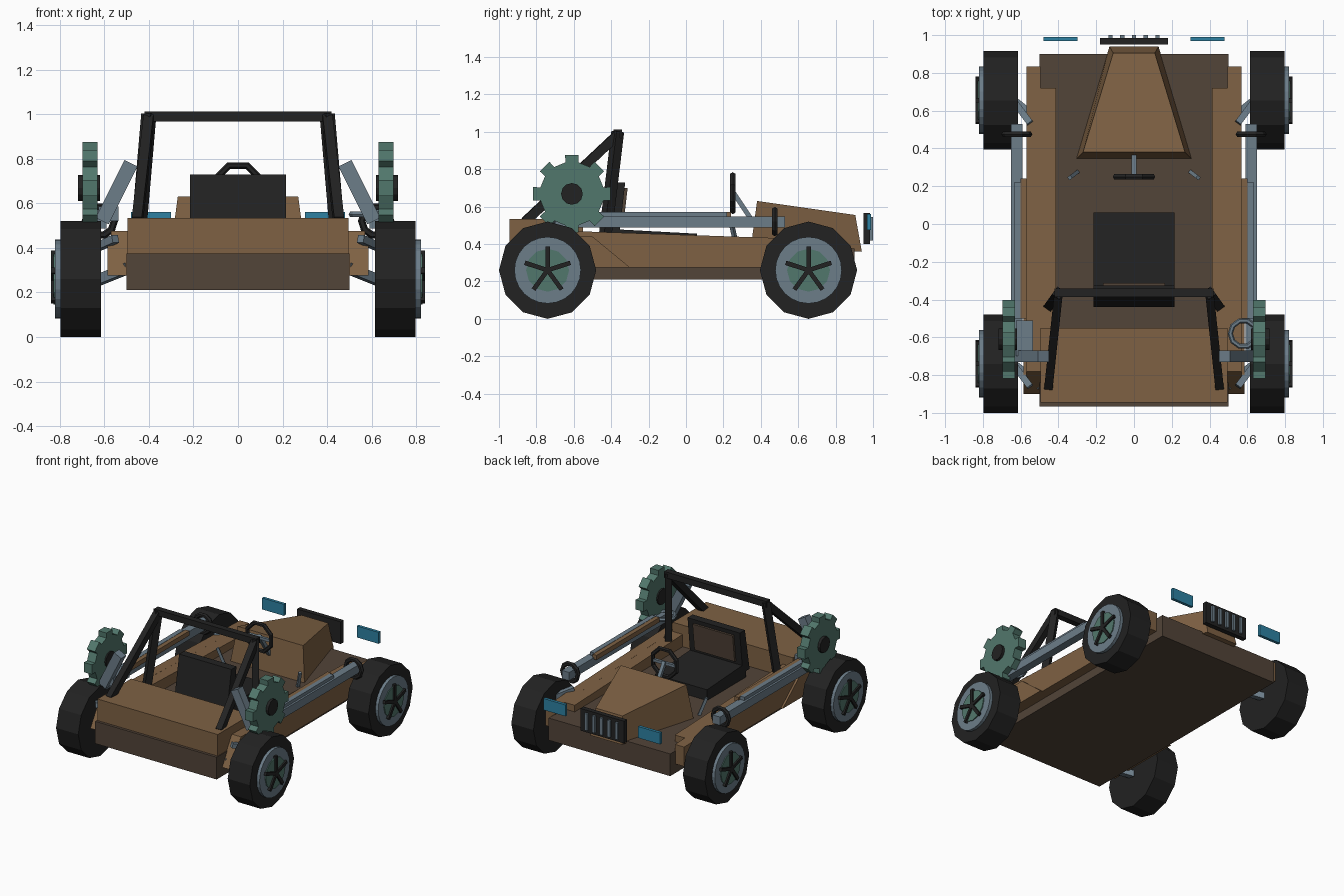
import bpy, bmesh, math
from mathutils import Vector, Matrix

if "Cube" in bpy.data.objects:
    bpy.data.objects.remove(bpy.data.objects["Cube"])


def mat(name, rgb):
    m = bpy.data.materials.new(name)
    m.diffuse_color = (*rgb, 1)
    m.use_nodes = True
    m.node_tree.nodes["Principled BSDF"].inputs["Base Color"].default_value = m.diffuse_color
    return m


TAN = mat("tan body", (0.21, 0.12, 0.057))
BROWN = mat("dark brown", (0.085, 0.058, 0.04))
BLACK = mat("black", (0.016, 0.016, 0.016))
STEEL = mat("blue steel", (0.15, 0.205, 0.25))
GREEN = mat("gear green", (0.083, 0.185, 0.15))
TEAL = mat("teal lamp", (0.027, 0.22, 0.36))


def finish(name, bm, m):
    bmesh.ops.recalc_face_normals(bm, faces=bm.faces)
    me = bpy.data.meshes.new(name)
    bm.to_mesh(me)
    bm.free()
    me.materials.append(m)
    ob = bpy.data.objects.new(name, me)
    bpy.context.collection.objects.link(ob)
    return ob


def box(name, x, y, z, m):
    """Box from (min, max) ranges."""
    bm = bmesh.new()
    bmesh.ops.create_cube(bm, size=1)
    for v in bm.verts:
        v.co = Vector([(r[0] + r[1]) / 2 + c * (r[1] - r[0]) for r, c in zip((x, y, z), v.co)])
    return finish(name, bm, m)


def beam(name, a, b, w, h, m):
    """Rectangular bar between two points."""
    a, b = Vector(a), Vector(b)
    d = b - a
    bm = bmesh.new()
    bmesh.ops.create_cube(bm, size=1)
    rot = d.to_track_quat('Z', 'Y').to_matrix().to_4x4()
    bmesh.ops.transform(bm, verts=bm.verts, matrix=Matrix.Translation((a + b) / 2) @ rot
                        @ Matrix.Diagonal((w, h, d.length, 1)))
    return finish(name, bm, m)


def prism(name, pts, x0, x1, m):
    """Side profile of (y, z) points extruded along x."""
    bm = bmesh.new()
    f = bm.faces.new([bm.verts.new((x0, y, z)) for y, z in pts])
    ext = bmesh.ops.extrude_face_region(bm, geom=[f])
    for v in ext["geom"]:
        if isinstance(v, bmesh.types.BMVert):
            v.co.x = x1
    return finish(name, bm, m)


def disc(name, x0, x1, y, z, r, n, m):
    pts = [(y + r * math.sin(i * math.tau / n), z + r * math.cos(i * math.tau / n)) for i in range(n)]
    return prism(name, pts, x0, x1, m)


def ring(name, loc, rot, major, minor, m, n=10):
    bpy.ops.mesh.primitive_torus_add(location=loc, rotation=rot, major_radius=major, minor_radius=minor,
                                     major_segments=n, minor_segments=6)
    ob = bpy.context.object
    ob.name = name
    ob.data.materials.append(m)
    return ob


def wedge(name, bottom, top, m):
    """Solid between two four-point outlines."""
    bm = bmesh.new()
    lo = [bm.verts.new(p) for p in bottom]
    hi = [bm.verts.new(p) for p in top]
    bm.faces.new(lo)
    bm.faces.new(hi)
    for i in range(4):
        j = (i + 1) % 4
        bm.faces.new((lo[i], lo[j], hi[j], hi[i]))
    return finish(name, bm, m)


# Body: floor pan, rear deck, hood
box("floor_pan", (-0.5, 0.5), (-0.965, 0.9), (0.21, 0.375), BROWN)
box("rear_deck", (-0.495, 0.495), (-0.945, -0.55), (0.375, 0.535), TAN)
wedge("hood",
      [(-0.305, 0.345, 0.37), (0.305, 0.345, 0.37), (0.13, 0.94, 0.36), (-0.13, 0.94, 0.36)],
      [(-0.27, 0.38, 0.63), (0.27, 0.38, 0.63), (0.11, 0.905, 0.555), (-0.11, 0.905, 0.555)], TAN)

# Grille and slats
box("grille", (-0.18, 0.18), (0.95, 0.985), (0.40, 0.565), BLACK)
for i in range(5):
    x = -0.125 + i * 0.0625
    box("grille_slat", (x - 0.011, x + 0.011), (0.98, 1.0), (0.42, 0.545), STEEL)

# Seat
wedge("seat_cushion",
      [(-0.215, -0.40, 0.37), (0.215, -0.40, 0.37), (0.215, 0.06, 0.37), (-0.215, 0.06, 0.37)],
      [(-0.215, -0.40, 0.48), (0.215, -0.40, 0.48), (0.215, 0.06, 0.455), (-0.215, 0.06, 0.455)], BLACK)
prism("seat_back", [(-0.44, 0.42), (-0.36, 0.42), (-0.325, 0.73), (-0.385, 0.73)], -0.215, 0.215, BLACK)
prism("seat_back_panel", [(-0.36, 0.50), (-0.335, 0.50), (-0.312, 0.70), (-0.34, 0.70)], -0.165, 0.165, BROWN)

# Steering wheel
ring("steering_wheel", (0, 0.25, 0.672), (math.pi / 2, math.pi / 8, 0), 0.105, 0.016, BLACK, 8)
beam("steering_column", (0, 0.25, 0.68), (0, 0.37, 0.50), 0.025, 0.025, STEEL)
beam("steering_spoke", (-0.1, 0.25, 0.67), (0.1, 0.25, 0.67), 0.02, 0.02, STEEL)

# Roll cage hoop
beam("cage_top", (-0.42, -0.365, 0.99), (0.42, -0.365, 0.99), 0.045, 0.045, BLACK)

for s in (1, -1):
    # Side pods with sloped tops and a shorter inner rail
    t, e = 0.835, 0.72
    prism("side_pod", [(-0.90, 0.275), (-0.78, 0.475), (t, 0.42), (t, 0.275)], s * 0.495, s * 0.57, TAN)
    prism("inner_rail", [(-0.60, 0.30), (-0.60, 0.468), (e, 0.424), (e, 0.30)], s * 0.412, s * 0.495, TAN)
    prism("pod_skirt", [(-0.90, 0.275), (-0.80, 0.44), (-0.5, 0.44), (-0.3, 0.275)], s * 0.57, s * 0.585, TAN)
    # Lamps
    box("lamp", sorted((s * 0.30, s * 0.48)), (0.968, 0.99), (0.475, 0.56), TEAL)
    # Cage legs
    beam("cage_leg", (s * 0.40, -0.365, 1.0), (s * 0.45, -0.435, 0.42), 0.048, 0.05, BLACK)
    beam("cage_brace", (s * 0.40, -0.37, 0.98), (s * 0.452, -0.86, 0.52), 0.045, 0.05, BLACK)
    # Floor levers
    beam("floor_lever", (s * 0.30, 0.275, 0.37), (s * 0.34, 0.245, 0.50), 0.02, 0.02, STEEL)

    # Side drive rods and collars
    box("drive_rod", sorted((s * 0.59, s * 0.65)), (-0.70, 0.53), (0.487, 0.548), STEEL)
    box("rod_cover", sorted((s * 0.60, s * 0.635)), (-0.50, 0.22), (0.548, 0.572), STEEL)
    box("rod_trim", sorted((s * 0.568, s * 0.60)), (-0.50, 0.24), (0.535, 0.57), TAN)
    ring("rod_collar", (s * 0.62, 0.475, 0.52), (math.pi / 2, 0, 0), 0.065, 0.017, BLACK, 10)
    # Rear struts
    beam("rear_strut", (s * 0.61, -0.70, 0.52), (s * 0.48, -0.70, 0.78), 0.06, 0.065, STEEL)
    if s < 0:
        box("strut_block", (-0.625, -0.535), (-0.70, -0.51), (0.52, 0.585), STEEL)
    else:
        ring("strut_ring", (0.58, -0.58, 0.55), (0, 0, 0), 0.07, 0.014, STEEL, 10)

    # Big gears
    teeth = 8
    pts = []
    for i in range(teeth):
        for off, r in ((-0.26, 0.172), (-0.22, 0.21), (0.22, 0.21), (0.26, 0.172)):
            a = (i + off) * math.tau / teeth
            pts.append((-0.61 + r * math.cos(a), 0.668 + r * math.sin(a)))
    prism("gear", pts, s * 0.63, s * 0.697, GREEN)
    disc("gear_hub", s * 0.62, s * 0.717, -0.61, 0.668, 0.058, 12, BLACK)

    # Wheels, hubs, spokes and suspension arms
    for y in (-0.74, 0.655):
        z = 0.26
        disc("tyre", s * 0.615, s * 0.797, y, z, 0.26, 12, BLACK)
        disc("wheel_rim", s * 0.79, s * 0.82, y, z, 0.178, 24, STEEL)
        disc("wheel_disc", s * 0.80, s * 0.827, y, z, 0.115, 12, GREEN)
        for i in range(5):
            a = i * math.tau / 5
            beam("wheel_spoke", (s * 0.827, y, z),
                 (s * 0.827, y + 0.128 * math.sin(a), z + 0.128 * math.cos(a)), 0.024, 0.024, BLACK)
        beam("suspension_arm", (s * 0.49, y - 0.12, 0.31), (s * 0.64, y, 0.25), 0.045, 0.045, STEEL)
        beam("upper_link", (s * 0.55, y - 0.12, 0.44), (s * 0.64, y, 0.40), 0.035, 0.035, STEEL)
